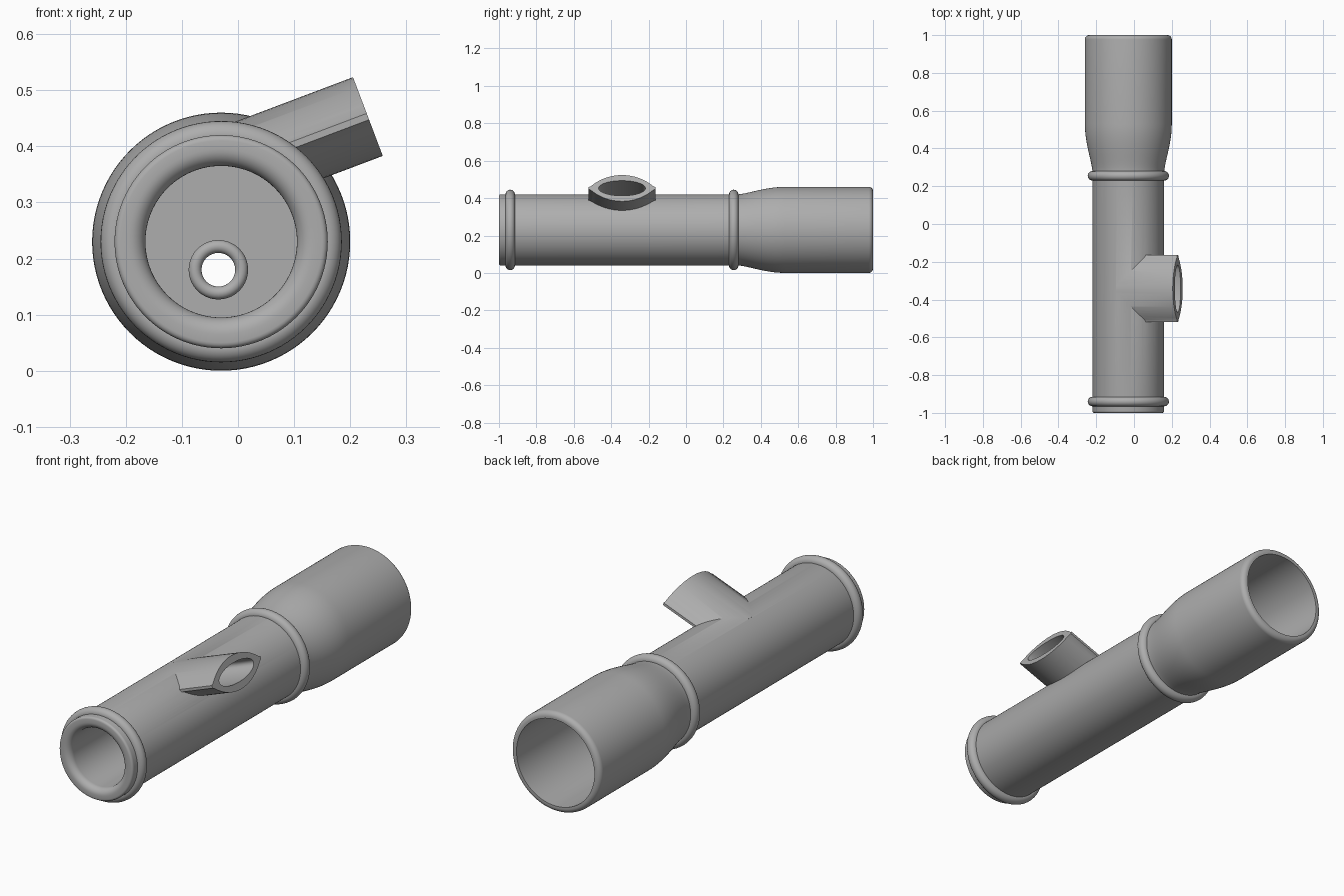
import bpy, bmesh, math
from mathutils import Vector, Matrix

cube = bpy.data.objects.get("Cube")
if cube:
    bpy.data.objects.remove(cube, do_unlink=True)

AXIS = Vector((-0.03, 0, 0.23))      # centre line of the main tube
NOZZLE = Vector((-0.035, 0, 0.18))   # centre line of the inner nozzle
SPOUT_END = Vector((0.2315, -0.342, 0.453))
TILT = math.radians(20.7)

grey = bpy.data.materials.new("grey_plastic")
grey.use_nodes = True
colour = (0.42, 0.42, 0.42, 1)
grey.diffuse_color = colour
grey.node_tree.nodes["Principled BSDF"].inputs["Base Color"].default_value = colour


def finish(bm, name):
    bmesh.ops.remove_doubles(bm, verts=bm.verts, dist=1e-5)
    bmesh.ops.recalc_face_normals(bm, faces=bm.faces)
    mesh = bpy.data.meshes.new(name)
    bm.to_mesh(mesh)
    bm.free()
    mesh.materials.append(grey)
    obj = bpy.data.objects.new(name, mesh)
    bpy.context.collection.objects.link(obj)
    return obj


def lathe(name, profile, centre, steps=96, closed=False):
    """Revolve (radius, y) points around an axis parallel to y."""
    bm = bmesh.new()
    verts = [bm.verts.new(centre + Vector((r, y, 0))) for r, y in profile]
    pairs = list(zip(verts, verts[1:]))
    if closed:
        pairs.append((verts[-1], verts[0]))
    edges = [bm.edges.new(p) for p in pairs]
    bmesh.ops.spin(bm, geom=verts + edges, cent=centre, axis=(0, 1, 0),
                   angle=math.tau, steps=steps)
    return finish(bm, name)


def arc(cr, cy, radius, start, end, n=8):
    """Arc in (radius, y) space, angles in degrees."""
    out = []
    for i in range(n + 1):
        a = math.radians(start + (end - start) * i / n)
        out.append((cr + radius * math.cos(a), cy + radius * math.sin(a)))
    return out


def flare(r0, r1, y0, y1, n=14):
    return [(r0 + (r1 - r0) * math.sin(i / n * math.pi / 2) ** 1.3,
             y0 + (y1 - y0) * i / n) for i in range(n + 1)]


def prism(name, outline, front, back):
    """Extrude a (y, height) outline along the tilted spout direction."""
    bm = bmesh.new()
    verts = [bm.verts.new((back, u, v)) for u, v in outline]
    face = bm.faces.new(verts)
    res = bmesh.ops.extrude_face_region(bm, geom=[face])
    moved = [g for g in res["geom"] if isinstance(g, bmesh.types.BMVert)]
    bmesh.ops.translate(bm, verts=moved, vec=(front - back, 0, 0))
    bm.transform(Matrix.Translation(SPOUT_END) @ Matrix.Rotation(-TILT, 4, 'Y'))
    return finish(bm, name)


def boolean(target, other, operation):
    mod = target.modifiers.new(operation.lower(), 'BOOLEAN')
    mod.operation, mod.object, mod.solver = operation, other, 'EXACT'
    bpy.context.view_layer.objects.active = target
    bpy.ops.object.modifier_apply(modifier=mod.name)
    bpy.data.objects.remove(other, do_unlink=True)


# Main tube: front bore, inner wall, flared rear socket
profile = [(0, 0.1), (0.135, 0.1)]
profile += arc(0.165, -0.97, 0.03, 180, 270)
profile += arc(0.18, -0.99, 0.01, 270, 360, 4)
profile += flare(0.19, 0.23, 0.28, 0.53)
profile += arc(0.207, 0.977, 0.023, 0, 90)
profile += [(0.2, 1.0)]
profile += flare(0.15, 0.2, 0.28, 0.53)[::-1]
profile += [(0.15, 0.14), (0, 0.14)]
body = lathe("main_tube", profile, AXIS)

# Side spout: lens-shaped outside, oval passage
half_w, half_h = 0.178, 0.075
big = (half_w ** 2 + half_h ** 2) / (2 * half_h)
sweep = math.asin(half_w / big)
n = 24
top = [(big * math.sin(sweep * (2 * i / n - 1)),
        big * math.cos(sweep * (2 * i / n - 1)) - big + half_h)
       for i in range(1, n)]
blunt = 0.006
lens = [(-half_w, -blunt), (-half_w, blunt)] + top + [(half_w, blunt), (half_w, -blunt)]
lens += [(u, -v) for u, v in reversed(top)]
spout = prism("side_spout", lens, 0, -0.32)
bore = lathe("bore_cutter", [(0, -0.9), (0.135, -0.9), (0.135, 0.09), (0, 0.09)], AXIS)
boolean(spout, bore, 'DIFFERENCE')
boolean(body, spout, 'UNION')
oval = [(0.125 * math.cos(math.tau * i / 48), 0.043 * math.sin(math.tau * i / 48))
        for i in range(48)]
boolean(body, prism("passage_cutter", oval, 0.05, -0.31), 'DIFFERENCE')
hole = lathe("hole_cutter", [(0, 0.05), (0.03, 0.05), (0.03, 0.2), (0, 0.2)], NOZZLE, 32)
boolean(body, hole, 'DIFFERENCE')

# Raised bands around the tube
bands = [lathe(name, arc(0.19, y, 0.025, 0, 345, 23), AXIS, closed=True)
         for name, y in (("front_band", -0.94), ("middle_band", 0.255))]

# Inner nozzle standing on the wall
rim = [(0.03, 0.12)] + arc(0.0415, 0.0, 0.0115, 180, 360, 12) + [(0.053, 0.12)]
nozzle = lathe("inner_nozzle", rim, NOZZLE, 40, closed=True)

# Smooth shading with crisp edges
bpy.ops.object.select_all(action='DESELECT')
for obj in [body, nozzle] + bands:
    obj.select_set(True)
bpy.context.view_layer.objects.active = body
bpy.ops.object.shade_smooth_by_angle(angle=math.radians(32))
